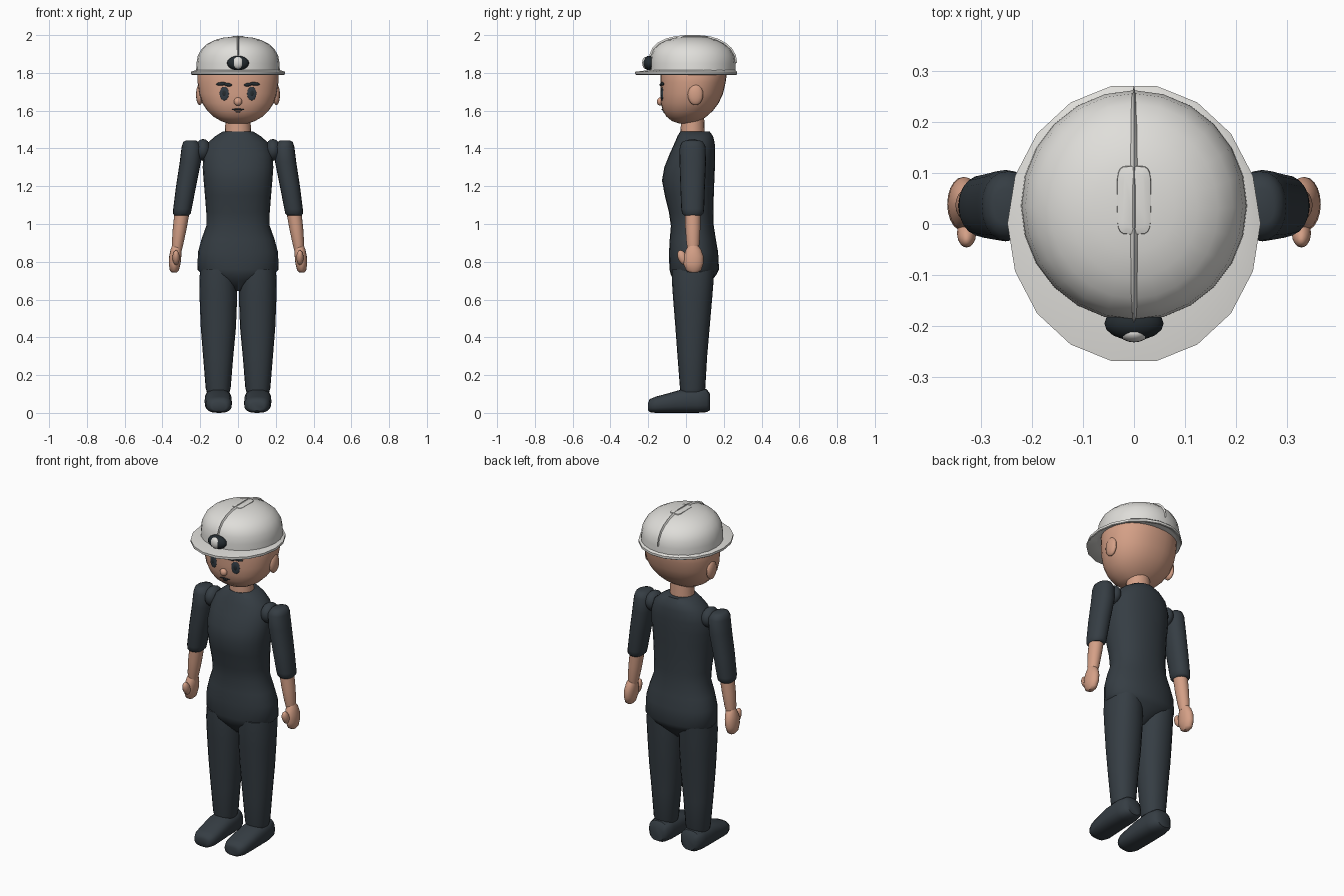
import bpy, bmesh, math
from mathutils import Vector, Matrix
from mathutils.bvhtree import BVHTree


def material(name, rgb):
    m = bpy.data.materials.new(name)
    m.diffuse_color = (*rgb, 1)
    return m


CLOTH = material("dark cloth", (0.036, 0.047, 0.057))
SKIN = material("skin", (0.66, 0.35, 0.24))
WHITE = material("helmet white", (0.74, 0.73, 0.70))
BLACK = material("black", (0.018, 0.025, 0.030))
EYE = material("eye grey", (0.030, 0.042, 0.055))


def finish(name, bm, mat):
    bmesh.ops.recalc_face_normals(bm, faces=bm.faces)
    mesh = bpy.data.meshes.new(name)
    bm.to_mesh(mesh)
    bm.free()
    mesh.materials.append(mat)
    ob = bpy.data.objects.new(name, mesh)
    bpy.context.collection.objects.link(ob)
    return ob


def loft(name, rings, mat, side=1, along="z", power=2.0, seg=20):
    """Rings are (position, centre x, half width, low depth, high depth)."""
    bm = bmesh.new()
    loops = []
    for a, x, rx, d0, d1 in rings:
        loop = []
        for i in range(seg):
            t = 2 * math.pi * i / seg
            c, s = math.cos(t), math.sin(t)
            u = x + rx * math.copysign(abs(c) ** (2 / power), c)
            v = (d0 + d1) / 2 + (d1 - d0) / 2 * math.copysign(abs(s) ** (2 / power), s)
            loop.append(bm.verts.new((side * u, v, a) if along == "z" else (side * u, a, v)))
        loops.append(loop)
    for p, q in zip(loops, loops[1:]):
        for i in range(seg):
            j = (i + 1) % seg
            bm.faces.new((p[i], p[j], q[j], q[i]))
    bm.faces.new(loops[0])
    bm.faces.new(loops[-1])
    return finish(name, bm, mat)


def ellipsoid(name, loc, size, mat, rot=None, seg=16):
    bm = bmesh.new()
    m = Matrix.Translation(loc) @ (rot or Matrix()) @ Matrix.Diagonal((*size, 1))
    bmesh.ops.create_uvsphere(bm, u_segments=seg, v_segments=10, radius=1, matrix=m)
    return finish(name, bm, mat)


# Torso with tapered pelvis
loft("torso", [
    (0.645, 0, 0.02, -0.01, 0.08), (0.70, 0, 0.12, -0.06, 0.135),
    (0.73, 0, 0.19, -0.08, 0.16), (0.76, 0, 0.215, -0.088, 0.175),
    (0.85, 0, 0.212, -0.09, 0.17), (0.92, 0, 0.193, -0.086, 0.158),
    (0.99, 0, 0.168, -0.08, 0.147), (1.06, 0, 0.168, -0.09, 0.145),
    (1.15, 0, 0.175, -0.112, 0.147), (1.23, 0, 0.182, -0.127, 0.15),
    (1.30, 0, 0.187, -0.115, 0.153), (1.37, 0, 0.183, -0.087, 0.154),
    (1.43, 0, 0.16, -0.06, 0.152), (1.465, 0, 0.12, -0.045, 0.143),
    (1.49, 0, 0.08, -0.03, 0.125)], CLOTH, power=2.2, seg=24)
loft("neck", [(1.45, 0, 0.07, -0.03, 0.10), (1.60, 0, 0.065, -0.025, 0.095)], SKIN)

# Head
head = loft("head", [
    (1.532, 0, 0.05, -0.035, 0.045), (1.545, 0, 0.09, -0.075, 0.075),
    (1.57, 0, 0.133, -0.105, 0.11), (1.60, 0, 0.163, -0.122, 0.143),
    (1.64, 0, 0.189, -0.133, 0.173), (1.69, 0, 0.206, -0.136, 0.196),
    (1.75, 0, 0.214, -0.136, 0.21), (1.80, 0, 0.214, -0.134, 0.217),
    (1.86, 0, 0.19, -0.12, 0.20)], SKIN, power=2.2, seg=32)
ellipsoid("nose", (0, -0.136, 1.648), (0.022, 0.018, 0.022), SKIN)

# Facial plates laid on the head surface
bm = bmesh.new()
bm.from_mesh(head.data)
tree = BVHTree.FromBMesh(bm)
bm.free()


def face_plate(name, x, z, w, h, mat, tilt=0, depth=0.005):
    hit, n, _, _ = tree.ray_cast(Vector((x, -1, z)), Vector((0, 1, 0)))
    rot = n.to_track_quat("-Y", "Z").to_matrix().to_4x4() @ Matrix.Rotation(tilt, 4, "Y")
    ellipsoid(name, hit, (w, depth, h), mat, rot)


for s, label in ((1, "left"), (-1, "right")):
    face_plate(label + "_eye", s * 0.073, 1.69, 0.025, 0.036, EYE)
    face_plate(label + "_pupil", s * 0.073, 1.692, 0.013, 0.020, BLACK, depth=0.007)
    face_plate(label + "_brow_inner", s * 0.055, 1.738, 0.024, 0.009, BLACK, -s * 0.15, 0.007)
    face_plate(label + "_brow_outer", s * 0.088, 1.742, 0.028, 0.009, BLACK, s * 0.08, 0.007)
face_plate("mouth", 0, 1.606, 0.034, 0.005, BLACK)
face_plate("lower_lip", 0, 1.594, 0.014, 0.003, BLACK)

# Helmet shell and brim
dome = [(1.80, 0.222, -0.19, 0.262), (1.85, 0.22, -0.19, 0.262), (1.89, 0.213, -0.186, 0.256),
        (1.925, 0.194, -0.172, 0.236), (1.952, 0.165, -0.146, 0.205), (1.973, 0.125, -0.105, 0.165),
        (1.986, 0.08, -0.055, 0.12), (1.991, 0.03, 0.0, 0.07)]
loft("helmet_shell", [(z, 0, r, a, b) for z, r, a, b in dome], WHITE, seg=24)
loft("helmet_brim", [
    (1.805, 0, 0.20, -0.18, 0.24), (1.79, 0, 0.244, -0.268, 0.271), (1.793, 0, 0.248, -0.273, 0.275),
    (1.806, 0, 0.248, -0.273, 0.275), (1.815, 0, 0.222, -0.20, 0.264)], WHITE, seg=18)

# Raised crest following the middle of the shell
path = [(a, z) for z, r, a, b in dome[1:]] + [(b, z) for z, r, a, b in reversed(dome[1:])]
bm = bmesh.new()
rows = []
for i, (y, z) in enumerate(path):
    w = 0.006 + 0.016 * math.sin(math.pi * i / (len(path) - 1))
    out = Vector((0, y - 0.036, (z - 1.8) * 1.3)).normalized()
    base = Vector((0, y, z))
    rows.append([bm.verts.new(base - out * 0.02 + Vector((-w, 0, 0))),
                 bm.verts.new(base + out * 0.009),
                 bm.verts.new(base - out * 0.02 + Vector((w, 0, 0)))])
for p, q in zip(rows, rows[1:]):
    for k in range(3):
        bm.faces.new((p[k], p[(k + 1) % 3], q[(k + 1) % 3], q[k]))
bm.faces.new(rows[0])
bm.faces.new(rows[-1])
finish("helmet_crest", bm, WHITE)
loft("helmet_top_pad", [(1.97, 0, 0.036, -0.025, 0.118), (1.992, 0, 0.033, -0.02, 0.113),
                        (1.996, 0, 0.022, -0.01, 0.10)], WHITE, power=5)

# Headlamp
ellipsoid("headlamp_body", (0, -0.195, 1.852), (0.058, 0.033, 0.038), BLACK)
ellipsoid("headlamp_lens", (0, -0.214, 1.853), (0.029, 0.018, 0.032), WHITE)

# Paired parts
for s, label in ((1, "left"), (-1, "right")):
    ellipsoid(label + "_ear", (s * 0.203, 0.05, 1.685), (0.019, 0.041, 0.056), SKIN)
    ellipsoid(label + "_shoulder", (s * 0.185, 0.035, 1.392), (0.042, 0.062, 0.058), CLOTH)
    loft(label + "_sleeve", [
        (1.443, 0.25, 0.025, 0.00, 0.07), (1.435, 0.25, 0.04, -0.02, 0.09),
        (1.41, 0.246, 0.052, -0.033, 0.103), (1.33, 0.252, 0.056, -0.034, 0.106),
        (1.20, 0.275, 0.053, -0.03, 0.10), (1.08, 0.294, 0.049, -0.025, 0.096),
        (1.055, 0.297, 0.047, -0.02, 0.092), (1.045, 0.298, 0.038, -0.01, 0.082)],
        CLOTH, s, power=2.2)
    loft(label + "_forearm", [
        (1.07, 0.295, 0.040, -0.006, 0.078), (0.98, 0.308, 0.037, -0.004, 0.076),
        (0.90, 0.319, 0.031, 0.002, 0.072), (0.86, 0.323, 0.025, 0.010, 0.065)], SKIN, s)
    loft(label + "_hand", [
        (0.742, 0.337, 0.013, 0.02, 0.06), (0.755, 0.337, 0.024, 0.0, 0.08),
        (0.79, 0.335, 0.031, -0.014, 0.092), (0.83, 0.332, 0.032, -0.012, 0.092),
        (0.865, 0.328, 0.029, 0.0, 0.080), (0.885, 0.325, 0.024, 0.012, 0.065)], SKIN, s)
    ellipsoid(label + "_thumb", (s * 0.328, -0.018, 0.822), (0.019, 0.024, 0.042), SKIN,
              Matrix.Rotation(math.radians(25), 4, "X"))
    loft(label + "_leg", [
        (0.11, 0.105, 0.060, -0.028, 0.095), (0.13, 0.105, 0.066, -0.032, 0.102),
        (0.30, 0.105, 0.080, -0.045, 0.112), (0.45, 0.104, 0.093, -0.056, 0.125),
        (0.60, 0.104, 0.099, -0.068, 0.138), (0.70, 0.106, 0.099, -0.075, 0.146),
        (0.76, 0.108, 0.092, -0.075, 0.15)], CLOTH, s, power=2.2)
    loft(label + "_shoe", [
        (-0.20, 0.10, 0.038, 0.012, 0.055), (-0.192, 0.10, 0.054, 0.004, 0.073),
        (-0.16, 0.101, 0.068, 0.0, 0.086), (-0.09, 0.103, 0.071, 0.0, 0.105),
        (-0.03, 0.105, 0.072, 0.0, 0.122), (0.06, 0.105, 0.071, 0.0, 0.130),
        (0.11, 0.105, 0.062, 0.004, 0.125), (0.128, 0.105, 0.042, 0.015, 0.10)],
        CLOTH, s, along="y", power=2.6)

bpy.ops.object.select_all(action="SELECT")
bpy.context.view_layer.objects.active = head
bpy.ops.object.shade_smooth_by_angle(angle=math.radians(45))
